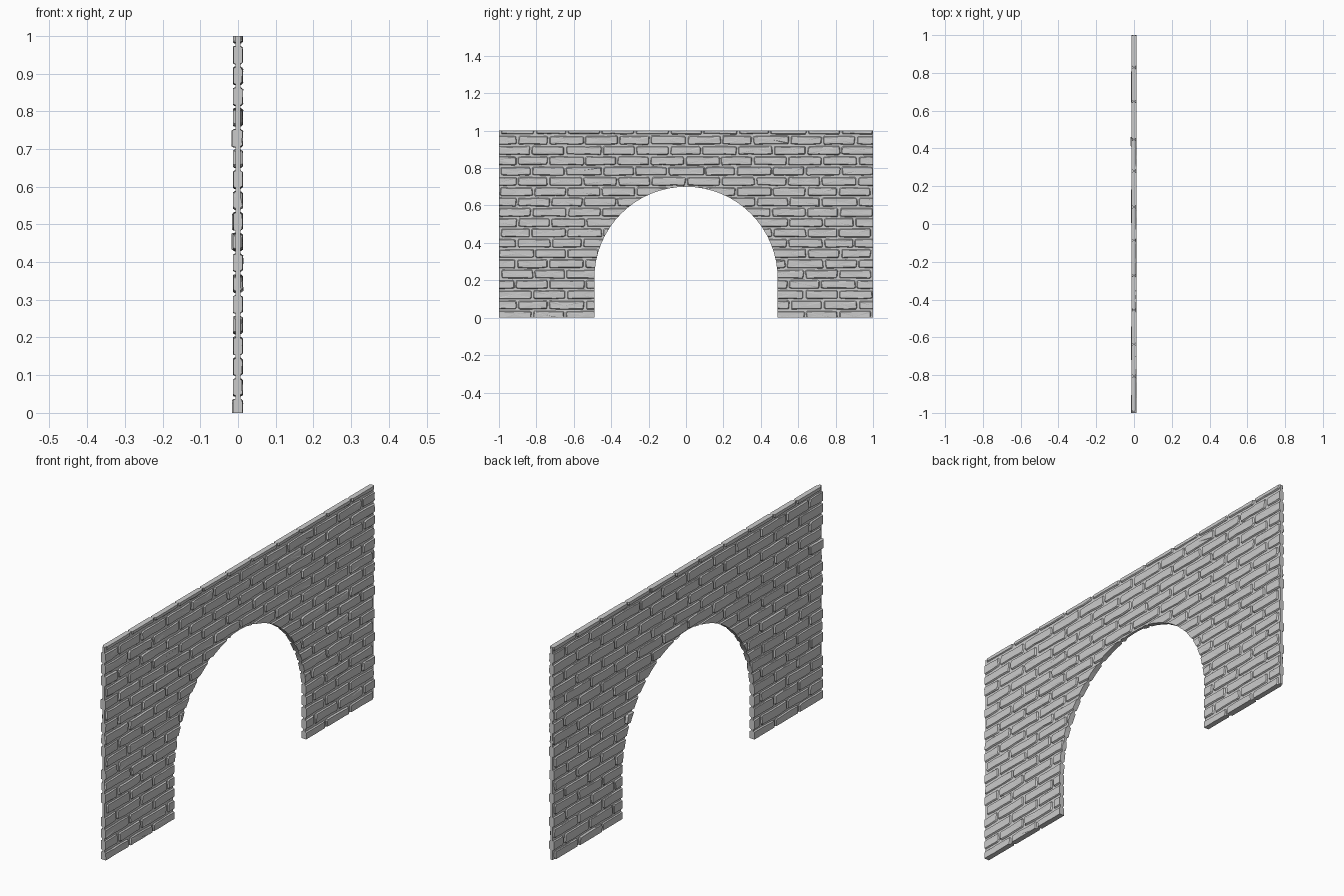
import bpy, bmesh, math, random

if "Cube" in bpy.data.objects:
    bpy.data.objects.remove(bpy.data.objects["Cube"])

random.seed(4)
HALF = 0.013            # half wall thickness
PITCH_Z, PITCH_Y, GAP = 0.0551, 0.182, 0.010
SPRING, RADIUS = 0.21, 0.49


# Wall outline with arched opening, extruded along x
def wall_slab(name, half):
    pts = [(-1, 0), (-RADIUS, 0)]
    for i in range(33):
        a = math.pi * (1 - i / 32)
        pts.append((RADIUS * math.cos(a), SPRING + RADIUS * math.sin(a)))
    pts += [(RADIUS, 0), (1, 0), (1, 1), (-1, 1)]
    bm = bmesh.new()
    face = bm.faces.new([bm.verts.new((-half, y, z)) for y, z in pts])
    ext = bmesh.ops.extrude_face_region(bm, geom=[face])
    for v in ext["geom"]:
        if isinstance(v, bmesh.types.BMVert):
            v.co.x = half
    bmesh.ops.recalc_face_normals(bm, faces=bm.faces)
    return to_object(bm, name)


def to_object(bm, name):
    me = bpy.data.meshes.new(name)
    bm.to_mesh(me)
    bm.free()
    ob = bpy.data.objects.new(name, me)
    bpy.context.collection.objects.link(ob)
    return ob


# One rough-cut stone: a worn outline lofted through the wall thickness
def stone(bm, y0, y1, z0, z1):
    def j(a):
        return random.uniform(-a, a)
    cy, cz = (y0 + y1) / 2, (z0 + z1) / 2
    w, h = (y1 - y0) / 2, (z1 - z0) / 2
    c = 0.006
    outline = [(-w, -h + c), (-w + c, -h), (-w * 0.3, -h), (w * 0.35, -h),
               (w - c, -h), (w, -h + c), (w, h - c), (w - c, h),
               (w * 0.3, h), (-w * 0.35, h), (-w + c, h), (-w, h - c)]
    outline = [(y + j(0.003), z + j(0.0022)) for y, z in outline]
    back = -HALF - (random.uniform(0.002, 0.005) if random.random() < 0.04 else j(0.0008))
    front = HALF - random.uniform(0, 0.002)
    levels = [(back, 0.0025, 0), (back + 0.004, 0, 0.001),
              (front - 0.006, 0, 0.002), (front, 0.004, 0.0012)]
    rings = []
    for x, inset, rough in levels:
        ring = []
        for y, z in outline:
            ring.append(bm.verts.new((x + j(rough),
                                      cy + y * (1 - inset / w),
                                      cz + z * (1 - inset / h))))
        rings.append(ring)
    n = len(outline)
    for a, b in zip(rings, rings[1:]):
        for i in range(n):
            k = (i + 1) % n
            bm.faces.new((a[i], a[k], b[k], b[i]))
    # fan caps so that the rough faces stay closed
    for ring, x in ((rings[0], back), (rings[-1], front)):
        mid = bm.verts.new((x, cy + j(0.02), cz + j(0.006)))
        for i in range(n):
            bm.faces.new((ring[i], ring[(i + 1) % n], mid))


# Running-bond courses
bm = bmesh.new()
for row in range(-1, 19):
    z0 = 0.040 + row * PITCH_Z
    shift = (row % 2) * PITCH_Y / 2
    joints = [k * PITCH_Y + shift + random.uniform(-0.012, 0.012) for k in range(-7, 8)]
    for a, b in zip(joints, joints[1:]):
        if b < -0.99 or a > 0.99:
            continue
        # leave out stones lying wholly inside the opening
        far = max(abs(a), abs(b))
        top = z0 + PITCH_Z
        if math.hypot(far, max(0, top - SPRING)) < RADIUS - 0.005:
            continue
        stone(bm, a + GAP / 2, b - GAP / 2, z0 + GAP / 2, top - GAP / 2)
bmesh.ops.recalc_face_normals(bm, faces=bm.faces)
stones = to_object(bm, "wall_stones")

# Trim the stones to the wall outline
trim = wall_slab("trim_shape", 0.05)
trim.hide_render = True
trim.hide_viewport = True
mod = stones.modifiers.new("trim", "BOOLEAN")
mod.operation = "INTERSECT"
mod.solver = "EXACT"
mod.object = trim

# Recessed mortar core
wall_slab("mortar_core", 0.006)
